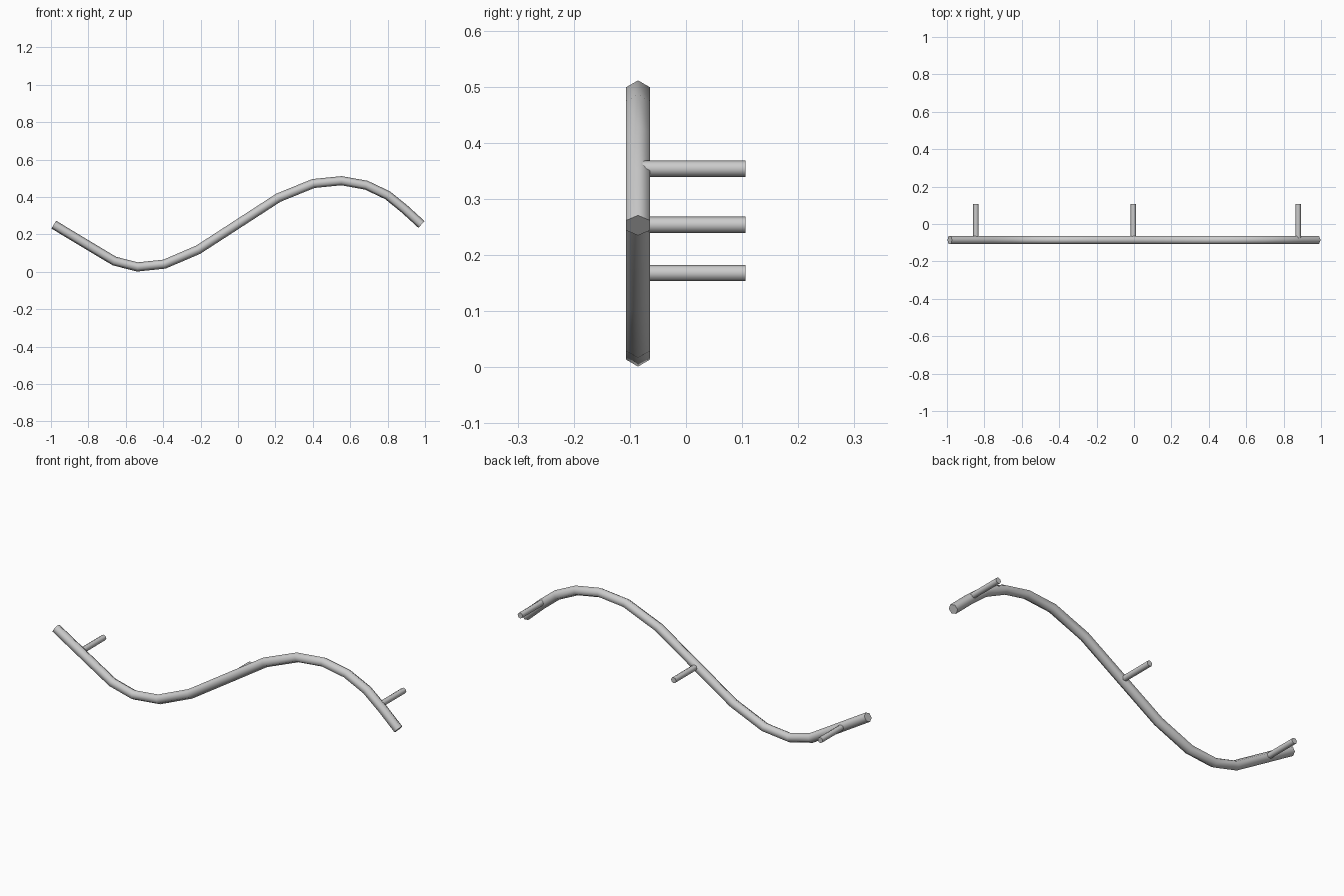
import bpy, bmesh, math
from mathutils import Vector

if "Cube" in bpy.data.objects:
    bpy.data.objects.remove(bpy.data.objects["Cube"])

RAIL_Y = -0.0855


def sweep(name, path, radius, sides, side_axis, start=0.0):
    """Sweep a polygon along a planar path with mitred joints and capped ends."""
    pts = [Vector(p) for p in path]
    side = Vector(side_axis)
    bm = bmesh.new()
    rings = []
    for i, p in enumerate(pts):
        a = (p - pts[i - 1]).normalized() if i > 0 else None
        b = (pts[i + 1] - p).normalized() if i < len(pts) - 1 else None
        tangent = ((a or b) + (b or a)).normalized()
        miter = 1 / tangent.dot(a or b)
        up = side.cross(tangent).normalized() * miter
        ring = []
        for k in range(sides):
            t = start + 2 * math.pi * k / sides
            ring.append(bm.verts.new(p + radius * (side * math.cos(t) + up * math.sin(t))))
        rings.append(ring)
    for r0, r1 in zip(rings, rings[1:]):
        for k in range(sides):
            j = (k + 1) % sides
            bm.faces.new((r0[k], r0[j], r1[j], r1[k]))
    bm.faces.new(rings[0][::-1])
    bm.faces.new(rings[-1])
    bmesh.ops.recalc_face_normals(bm, faces=bm.faces)
    mesh = bpy.data.meshes.new(name)
    bm.to_mesh(mesh)
    bm.free()
    obj = bpy.data.objects.new(name, mesh)
    bpy.context.collection.objects.link(obj)
    bpy.ops.object.select_all(action='DESELECT')
    obj.select_set(True)
    bpy.context.view_layer.objects.active = obj
    bpy.ops.object.shade_smooth_by_angle(angle=math.radians(65))
    return obj


# Wavy hexagonal rail, ridge facing up
wave = [(-0.985, 0.252), (-0.767, 0.121), (-0.66, 0.057), (-0.537, 0.026),
        (-0.393, 0.041), (-0.213, 0.118), (0.0, 0.256), (0.216, 0.396),
        (0.403, 0.472), (0.553, 0.487), (0.686, 0.463), (0.80, 0.409),
        (0.89, 0.336), (0.981, 0.253)]
sweep("wave_rail", [(x, RAIL_Y, z) for x, z in wave], 0.0243, 6, (0, 1, 0), math.pi / 6)

# Wall pegs behind the rail
for label, x, z in (("left", -0.845, 0.168), ("middle", -0.003, 0.254), ("right", 0.878, 0.354)):
    sweep(f"{label}_peg", [(x, RAIL_Y + 0.008, z), (x, 0.106, z)], 0.0145, 8, (1, 0, 0))
